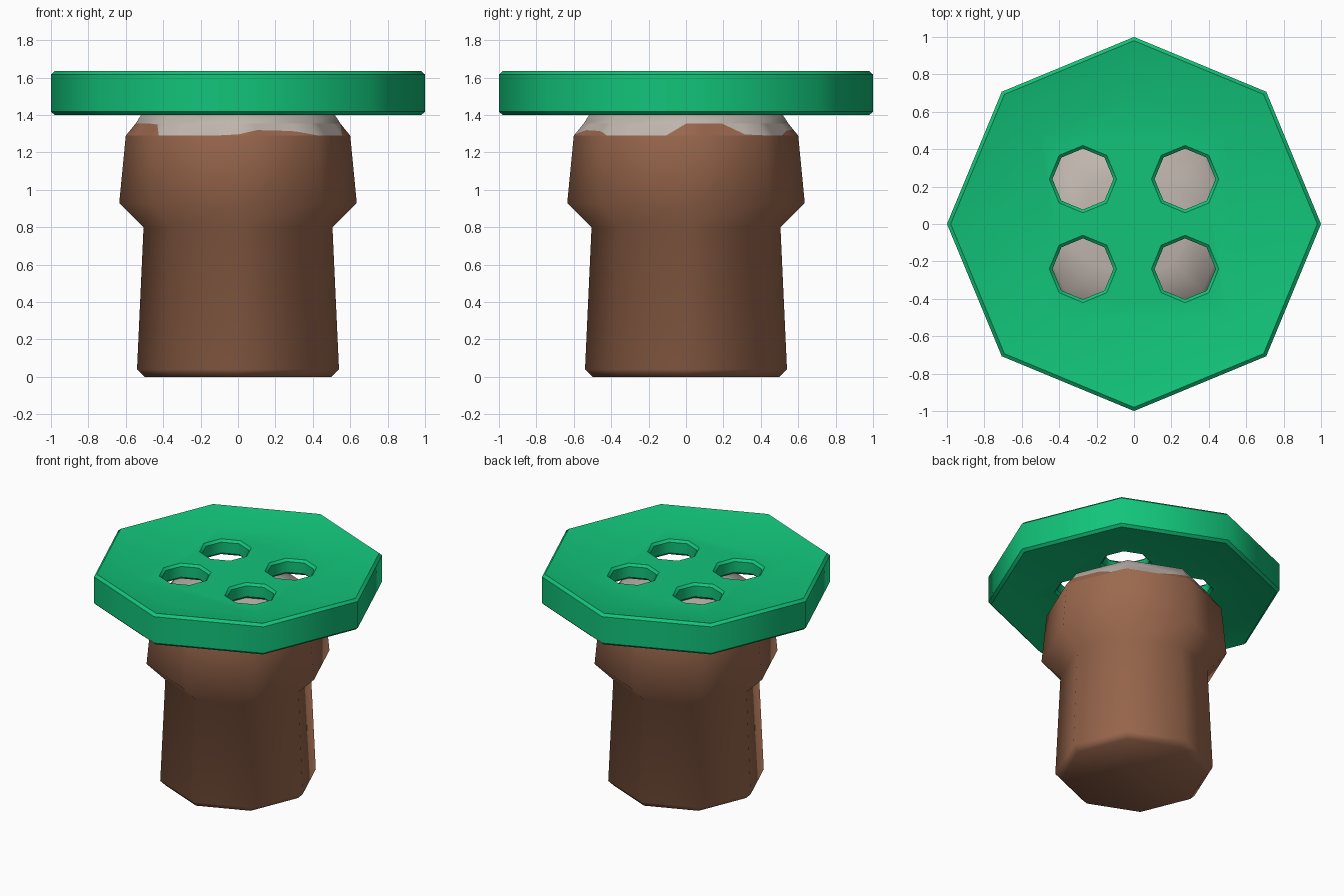
import bpy, bmesh, math
from mathutils import Vector

if "Cube" in bpy.data.objects:
    bpy.data.objects.remove(bpy.data.objects["Cube"])


def material(name, rgb):
    m = bpy.data.materials.new(name)
    m.diffuse_color = (*rgb, 1)
    m.use_nodes = True
    m.node_tree.nodes["Principled BSDF"].inputs["Base Color"].default_value = m.diffuse_color
    return m


GREEN = material("green", (0.006, 0.55, 0.195))
BROWN = material("brown", (0.33, 0.14, 0.076))
GREY = material("warm_grey", (0.53, 0.465, 0.425))


def lathe(bm, profile, cx=0, cy=0, closed=True):
    """Octagonal lathe of (radius, z) points, corners on the axes."""
    rings = []
    for r, z in profile:
        if r == 0:
            rings.append([bm.verts.new((cx, cy, z))] * 8)
        else:
            rings.append([bm.verts.new((cx + r * math.cos(k * math.pi / 4),
                                        cy + r * math.sin(k * math.pi / 4), z))
                          for k in range(8)])
    for a, b in zip(rings, rings[1:]):
        for k in range(8):
            j = (k + 1) % 8
            bm.faces.new(list(dict.fromkeys((a[k], a[j], b[j], b[k]))))
    if closed and profile[0][0]:
        bm.faces.new(rings[0][::-1])
    if closed and profile[-1][0]:
        bm.faces.new(rings[-1])


def finish(bm, name, *mats):
    me = bpy.data.meshes.new(name)
    for f in bm.faces:
        f.smooth = True
    bm.to_mesh(me)
    bm.free()
    for m in mats:
        me.materials.append(m)
    ob = bpy.data.objects.new(name, me)
    bpy.context.collection.objects.link(ob)
    return ob


# Brown pedestal with a wider collar
bm = bmesh.new()
lathe(bm, [(0.5, 0), (0.54, 0.04), (0.505, 0.8), (0.635, 0.93), (0.6, 1.29)],
      closed=False)
bm.faces.ensure_lookup_table()
low = [v for v in bm.verts if v.co.z < 0.001]
bm.faces.new(low[::-1])
finish(bm, "pedestal", BROWN)

# Grey domed top under the seat
bm = bmesh.new()
lathe(bm, [(0.547, 1.355), (0.515, 1.405), (0.3, 1.445), (0, 1.46)], closed=False)
finish(bm, "dome_top", GREY)

# Chamfer band with the uneven brown / grey edge (four steps per side)
EDGE = [1, 1, 1, 0.1,   0, 0, 0, 0.4,   0.5, 0.5, 0.3, 0,   0, 0, 0, 0.4,
        1, 1, 1, 0.9,   0, 0, 0, 0,   0.1, 0.45, 0.42, 0.35,   0, 0, 0, 0]


def on_octagon(i, r, z):
    k, f = divmod(i, 4)
    a, b = (Vector((math.cos(q * math.pi / 4), math.sin(q * math.pi / 4), 0))
            for q in (k, k + 1))
    p = a.lerp(b, f / 4) * r
    return Vector((p.x, p.y, z))


bm = bmesh.new()
cols = []
for i, t in enumerate(EDGE):
    lo, hi = on_octagon(i, 0.6, 1.29), on_octagon(i, 0.547, 1.355)
    t = min(max(t, 0.02), 0.98)
    cols.append([bm.verts.new(p) for p in (lo, lo.lerp(hi, t), hi)])
for i in range(32):
    a, b = cols[i], cols[(i + 1) % 32]
    for row in (0, 1):
        f = bm.faces.new((a[row], b[row], b[row + 1], a[row + 1]))
        f.material_index = row
finish(bm, "painted_edge", BROWN, GREY)

# Green button seat: bevelled rim, dished on both sides
bm = bmesh.new()
lathe(bm, [(0.71, 1.46), (0.98, 1.4), (1.0, 1.418), (1.0, 1.617),
           (0.98, 1.635), (0.71, 1.575)])
seat = finish(bm, "button_seat", GREEN)

# Four flared octagonal holes
bm = bmesh.new()
for sx in (-1, 1):
    for sy in (-1, 1):
        lathe(bm, [(0.2, 1.44), (0.163, 1.477), (0.163, 1.558), (0.2, 1.595)],
              0.273 * sx, 0.24 * sy)
cutter = finish(bm, "hole_cutter", GREEN)
cutter.hide_render = True
mod = seat.modifiers.new("holes", 'BOOLEAN')
mod.operation = 'DIFFERENCE'
mod.solver = 'EXACT'
mod.object = cutter
bpy.context.view_layer.objects.active = seat
bpy.ops.object.modifier_apply(modifier=mod.name)
bpy.data.objects.remove(cutter)

# Sharp bevel lines, smooth corners around the octagon
bm = bmesh.new()
bm.from_mesh(seat.data)
for f in bm.faces:
    f.smooth = True
for e in bm.edges:
    level = abs(e.verts[0].co.z - e.verts[1].co.z) < 1e-4
    e.smooth = not (level and len(e.link_faces) == 2
                    and e.calc_face_angle() > math.radians(25))
bm.to_mesh(seat.data)
bm.free()
